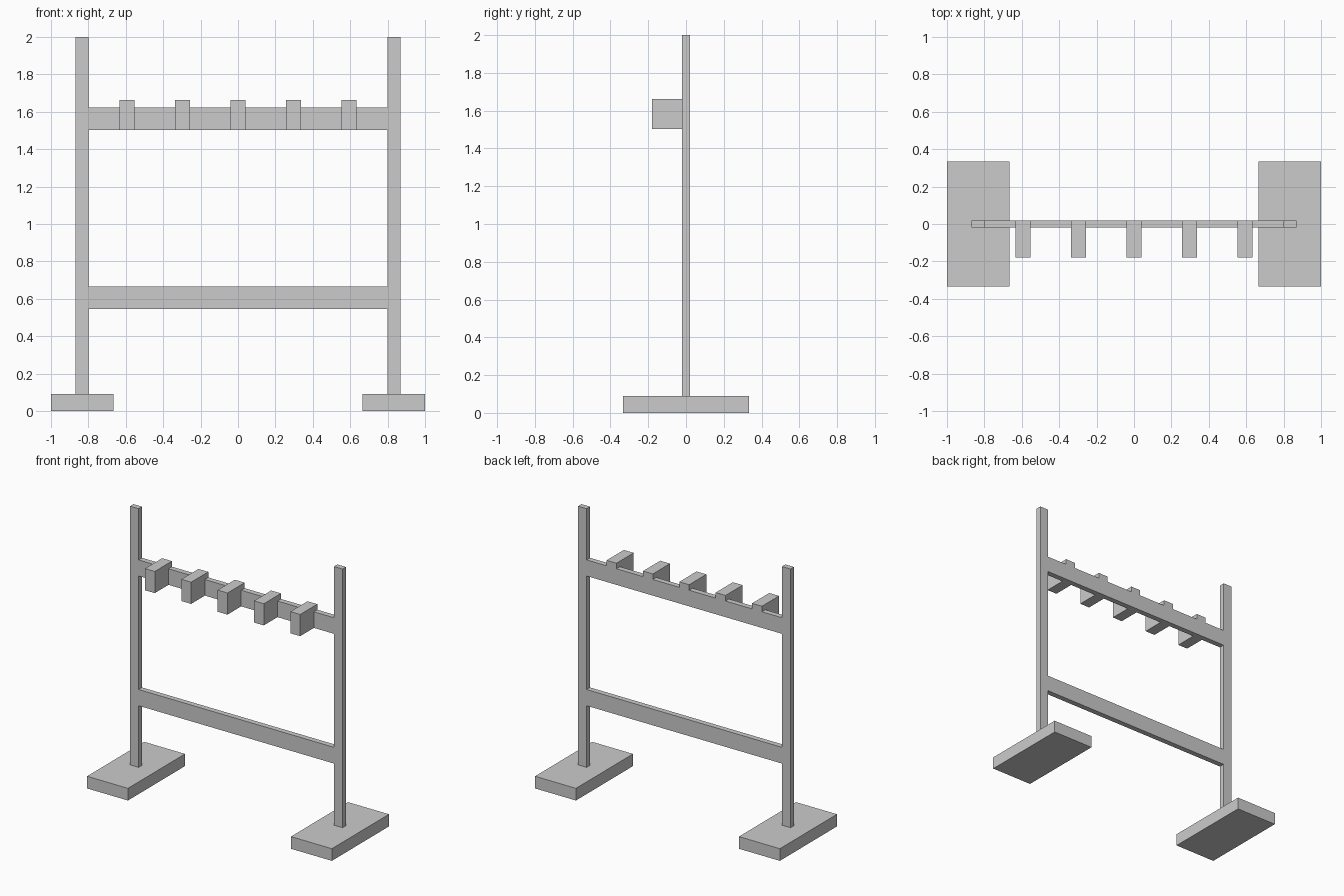
import bpy, bmesh
from mathutils import Vector

if "Cube" in bpy.data.objects:
    bpy.data.objects.remove(bpy.data.objects["Cube"])


def box(name, lo, hi):
    """Axis-aligned box between two opposite corners."""
    lo, hi = Vector(lo), Vector(hi)
    bm = bmesh.new()
    bmesh.ops.create_cube(bm, size=1)
    bmesh.ops.scale(bm, vec=hi - lo, verts=bm.verts)
    mesh = bpy.data.meshes.new(name)
    bm.to_mesh(mesh)
    bm.free()
    obj = bpy.data.objects.new(name, mesh)
    obj.location = (lo + hi) / 2
    bpy.context.collection.objects.link(obj)
    return obj


T = 0.02           # half thickness of the frame
POST_X = 0.833     # post and foot centre
INNER = 0.799      # inner face of the posts

# Feet and uprights
for side, s in (("left", -1), ("right", 1)):
    x = s * POST_X
    box(f"foot_{side}", (x - 0.167, -0.333, 0), (x + 0.167, 0.333, 0.09))
    box(f"post_{side}", (x - 0.035, -T, 0.09), (x + 0.035, T, 2.0))

# Cross rails
box("lower_rail", (-INNER, -T, 0.545), (INNER, T, 0.665))
box("upper_rail", (-INNER, -T, 1.503), (INNER, T, 1.622))

# Row of pegs let through the upper rail, flush with its back
for i in range(5):
    x = (i - 2) * 0.297
    box(f"peg_{i + 1}", (x - 0.04, -0.18, 1.503), (x + 0.04, T, 1.663))
